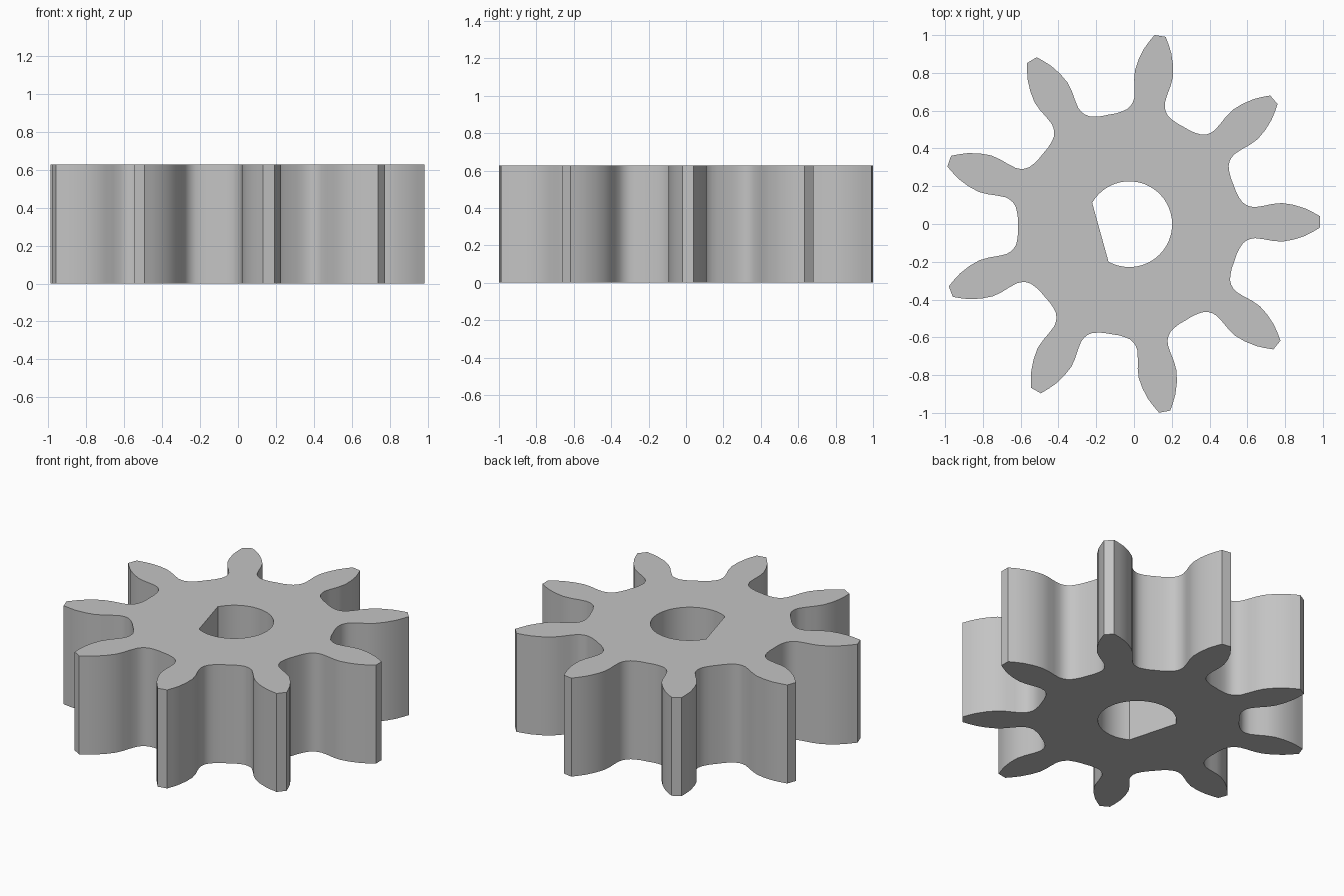
import bpy
import bmesh
from math import radians, sin, cos
from mathutils import Vector, Matrix

if "Cube" in bpy.data.objects:
    bpy.data.objects.remove(bpy.data.objects["Cube"], do_unlink=True)

TEETH = 9
HEIGHT = 0.628
AXIS = Vector((-0.025, -0.001, 0))
PHASE = 0.7
BORE_RADIUS = 0.227
ROOT_RADIUS = 0.59

# Half a tooth: distance along its axis and half width, tip to root
HALF_TOOTH = [(1.01, 0.03), (0.97, 0.053), (0.93, 0.073), (0.87, 0.092),
              (0.81, 0.102), (0.76, 0.098), (0.71, 0.088), (0.665, 0.082),
              (0.64, 0.086), (0.62, 0.094), (0.6, 0.109), (0.583, 0.134),
              (0.568, 0.163)]


def gear_outline():
    tooth = [Vector((r, -w, 0)) for r, w in reversed(HALF_TOOTH)]
    tooth += [Vector((r, w, 0)) for r, w in HALF_TOOTH]
    valley = radians(180 / TEETH)
    tooth.append(Vector((ROOT_RADIUS * cos(valley), ROOT_RADIUS * sin(valley), 0)))
    points = []
    for i in range(TEETH):
        turn = Matrix.Rotation(radians(PHASE + 360 * i / TEETH), 3, 'Z')
        points += [turn @ p + AXIS for p in tooth]
    return points


def bore_outline(start=241, end=510, steps=40):
    # An arc whose closing edge is the flat of the D
    angles = [radians(start + (end - start) * i / steps) for i in range(steps + 1)]
    return [Vector((cos(a), sin(a), 0)) * BORE_RADIUS + AXIS for a in angles]


def add_loop(bm, points):
    verts = [bm.verts.new(p) for p in points]
    return [bm.edges.new((v, verts[(i + 1) % len(verts)])) for i, v in enumerate(verts)]


# Gear body: fill between the two outlines, then extrude
bm = bmesh.new()
edges = add_loop(bm, gear_outline()) + add_loop(bm, bore_outline())
bmesh.ops.triangle_fill(bm, edges=edges, use_beauty=True, use_dissolve=False)
result = bmesh.ops.extrude_face_region(bm, geom=bm.faces[:], use_keep_orig=True)
top = [g for g in result["geom"] if isinstance(g, bmesh.types.BMVert)]
bmesh.ops.translate(bm, verts=top, vec=(0, 0, HEIGHT))
bmesh.ops.recalc_face_normals(bm, faces=bm.faces[:])
mesh = bpy.data.meshes.new("gear")
bm.to_mesh(mesh)
bm.free()
gear = bpy.data.objects.new("gear", mesh)
bpy.context.collection.objects.link(gear)

# Plain grey
grey = bpy.data.materials.new("grey")
grey.use_nodes = True
colour = (0.55, 0.55, 0.55, 1)
grey.diffuse_color = colour
grey.node_tree.nodes["Principled BSDF"].inputs["Base Color"].default_value = colour
mesh.materials.append(grey)

# Smooth flanks with sharp rims and tips
bpy.ops.object.select_all(action='DESELECT')
gear.select_set(True)
bpy.context.view_layer.objects.active = gear
bpy.ops.object.shade_smooth_by_angle(angle=radians(30))
